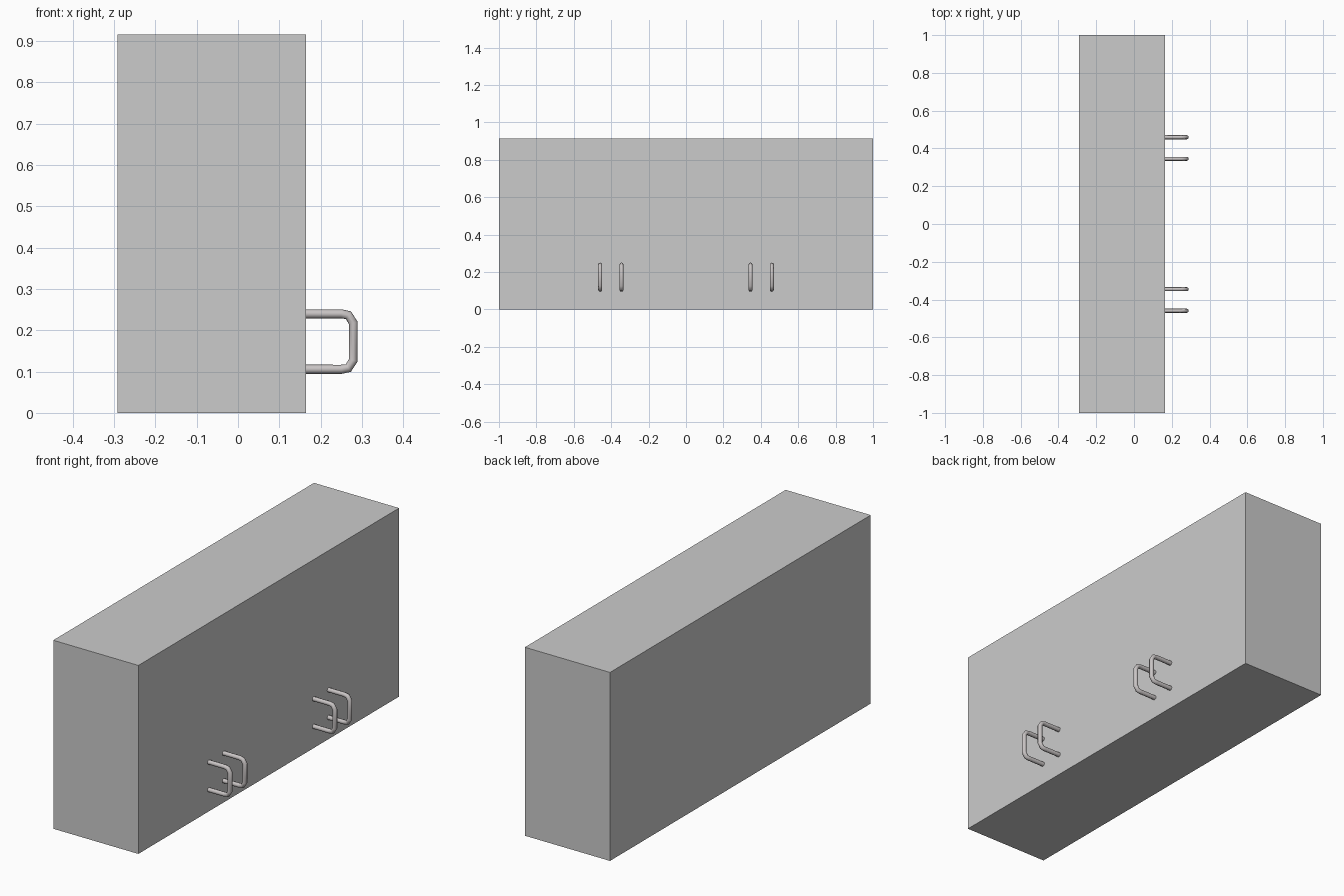
import bpy
import math

if "Cube" in bpy.data.objects:
    bpy.data.objects.remove(bpy.data.objects["Cube"])


def material(name, colour):
    mat = bpy.data.materials.new(name)
    mat.use_nodes = True
    mat.diffuse_color = colour
    mat.node_tree.nodes["Principled BSDF"].inputs["Base Color"].default_value = colour
    return mat


grey = material("cabinet grey", (0.6, 0.6, 0.6, 1))
metal = material("handle metal", (0.58, 0.55, 0.55, 1))

# Cabinet body
LEFT, RIGHT, HEIGHT = -0.292, 0.165, 0.915
bpy.ops.mesh.primitive_cube_add(size=1, location=((LEFT + RIGHT) / 2, 0, HEIGHT / 2))
body = bpy.context.object
body.name = "cabinet_body"
body.scale = (RIGHT - LEFT, 2, HEIGHT)
bpy.ops.object.transform_apply(location=False, rotation=False, scale=True)
body.data.materials.append(grey)

# Bracket handles: one half profile, mirrored about its middle height
MIDDLE = 0.1725
HALF = [(RIGHT, 0.067), (0.25, 0.067), (0.267, 0.064), (0.279, 0.045)]
PROFILE = HALF + [(x, -z) for x, z in reversed(HALF)]


def add_handle(name, y):
    curve = bpy.data.curves.new(name, "CURVE")
    curve.dimensions = "3D"
    curve.bevel_depth = 0.011
    curve.bevel_resolution = 2
    curve.use_fill_caps = True
    spline = curve.splines.new("POLY")
    spline.points.add(len(PROFILE) - 1)
    for point, (x, z) in zip(spline.points, PROFILE):
        point.co = (x, y, MIDDLE + z, 1)
    handle = bpy.data.objects.new(name, curve)
    bpy.context.collection.objects.link(handle)
    bpy.ops.object.select_all(action="DESELECT")
    handle.select_set(True)
    bpy.context.view_layer.objects.active = handle
    bpy.ops.object.convert(target="MESH")
    handle = bpy.context.object
    handle.data.materials.clear()
    handle.data.materials.append(metal)
    bpy.ops.object.shade_smooth_by_angle(angle=math.radians(50))


for end, side in (("front", -1), ("back", 1)):
    for place, distance in (("inner", 0.345), ("outer", 0.459)):
        add_handle(f"{end}_{place}_handle", side * distance)
